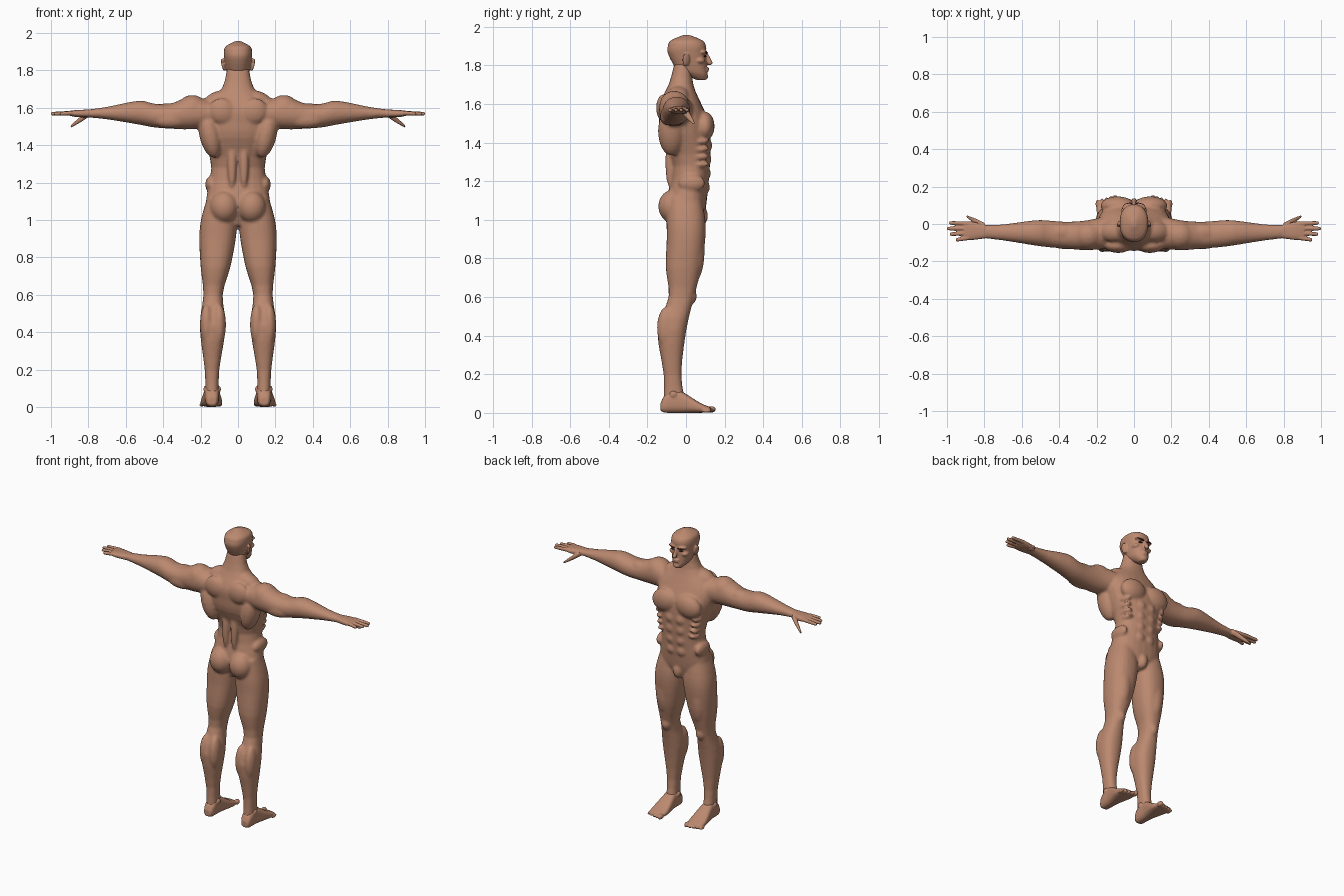
import bpy, bmesh, math
from mathutils import Matrix


def material(name, rgb):
    m = bpy.data.materials.new(name)
    m.diffuse_color = (*rgb, 1)
    return m


SKIN = material("tan skin", (0.50, 0.25, 0.16))
DARK = material("dark brown", (0.07, 0.018, 0.014))


def smooth_rows(rows, n=3):
    """Catmull-Rom resampling of section rows."""
    out = []
    for i in range(len(rows) - 1):
        p = [rows[max(0, min(len(rows) - 1, i + k))] for k in (-1, 0, 1, 2)]
        for s in range(n):
            t = s / n
            out.append([0.5 * (2 * b + (c - a) * t + (2 * a - 5 * b + 4 * c - d) * t * t
                               + (3 * b - a - 3 * c + d) * t ** 3) for a, b, c, d in zip(*p)])
    return out + [list(rows[-1])]


def loft(bm, axis, rows, power=2.3, sides=24, sign=1):
    """Rows are (position, a0, a1, b0, b1): extents of a rounded section."""
    rings = []
    for t, a0, a1, b0, b1 in smooth_rows(rows):
        ring = []
        for k in range(sides):
            th = 2 * math.pi * k / sides
            c, s = math.cos(th), math.sin(th)
            a = (a0 + a1) / 2 + (a1 - a0) / 2 * math.copysign(abs(c) ** (2 / power), c)
            b = (b0 + b1) / 2 + (b1 - b0) / 2 * math.copysign(abs(s) ** (2 / power), s)
            x, y, z = {"x": (t, a, b), "y": (a, t, b), "z": (a, b, t)}[axis]
            ring.append(bm.verts.new((x * sign, y, z)))
        rings.append(ring)
    for r, q in zip(rings, rings[1:]):
        for k in range(sides):
            j = (k + 1) % sides
            bm.faces.new((r[k], r[j], q[j], q[k]))
    bm.faces.new(rings[0][::-1])
    bm.faces.new(rings[-1])


def ball(bm, pos, rad, tilt=0, turn=0, sign=1):
    """Ellipsoid tilted about y and turned about z; sign -1 mirrors it."""
    m = Matrix.Translation(pos) @ Matrix.Rotation(math.radians(turn), 4, "Z")
    m = m @ Matrix.Rotation(math.radians(tilt), 4, "Y") @ Matrix.Diagonal((*rad, 1))
    m = Matrix.Diagonal((sign, 1, 1, 1)) @ m
    bmesh.ops.create_uvsphere(bm, u_segments=20, v_segments=12, radius=1, matrix=m)


def finish(bm, name, mat, voxel=None, smooth=3):
    bmesh.ops.recalc_face_normals(bm, faces=bm.faces)
    me = bpy.data.meshes.new(name)
    bm.to_mesh(me)
    bm.free()
    me.materials.append(mat)
    for p in me.polygons:
        p.use_smooth = True
    ob = bpy.data.objects.new(name, me)
    bpy.context.collection.objects.link(ob)
    if voxel:
        r = ob.modifiers.new("fuse", "REMESH")
        r.mode = "VOXEL"
        r.voxel_size = voxel
        r.use_smooth_shade = True
        s = ob.modifiers.new("soften", "SMOOTH")
        s.factor = 0.5
        s.iterations = smooth


# Torso and neck
bm = bmesh.new()
torso = [(.97, .07, -.06, .07), (1.03, .145, -.085, .095), (1.10, .172, -.10, .108),
         (1.28, .143, -.072, .124), (1.44, .182, -.13, .128), (1.52, .198, -.14, .115),
         (1.60, .185, -.14, .08), (1.70, .088, -.09, .038), (1.81, .058, -.06, .03)]
loft(bm, "z", [(z, -w, w, a, b) for z, w, a, b in torso])
ball(bm, (0, .08, 1.02), (.032, .034, .05))

# Legs and arms
leg = [(1.12, .03, .165, -.09, .08), (1.0, .006, .198, -.10, .10), (.9, .012, .207, -.10, .10),
       (.75, .04, .2, -.105, .08), (.6, .082, .185, -.09, .042), (.43, .065, .205, -.148, .002),
       (.2, .10, .178, -.116, -.024), (.05, .102, .174, -.118, 0)]
arm = [(.12, -.13, .05, 1.50, 1.63), (.25, -.14, .02, 1.485, 1.66), (.36, -.132, .012, 1.488, 1.622),
       (.45, -.125, .018, 1.495, 1.622), (.53, -.115, .02, 1.51, 1.638),
       (.7, -.088, -.002, 1.538, 1.605), (.82, -.075, -.005, 1.55, 1.588)]
for sg in (1, -1):
    loft(bm, "z", leg, sign=sg)
    loft(bm, "x", arm, 2.1, sign=sg)
    # Trunk muscles
    ball(bm, (.088, .098, 1.485), (.092, .05, .075), 10, sign=sg)     # chest
    ball(bm, (.15, -.075, 1.46), (.058, .07, .13), 12, sign=sg)       # back wing
    ball(bm, (.085, -.115, 1.58), (.075, .04, .07), -25, sign=sg)     # shoulder blade
    ball(bm, (.032, -.085, 1.3), (.024, .022, .13), sign=sg)          # lower back
    ball(bm, (.11, -.04, 1.645), (.085, .055, .042), 22, sign=sg)     # neck slope
    ball(bm, (.145, .03, 1.19), (.03, .07, .045), sign=sg)            # hip side
    ball(bm, (.074, -.07, 1.07), (.076, .074, .085), sign=sg)         # buttock
    for k in range(4):                                                # stomach and ribs
        ball(bm, (.036, .112 - .004 * k, 1.385 - .072 * k), (.034, .024, .034), sign=sg)
        ball(bm, (.135 - .006 * k, .07, 1.41 - .04 * k), (.03, .05, .017), 15, sign=sg)
    # Arm muscles
    ball(bm, (.245, -.06, 1.59), (.082, .078, .078), sign=sg)         # shoulder cap
    ball(bm, (.37, -.045, 1.58), (.09, .05, .045), sign=sg)           # upper arm front
    ball(bm, (.36, -.095, 1.535), (.1, .04, .045), sign=sg)           # upper arm back
    # Leg muscles
    ball(bm, (.128, .035, .84), (.06, .062, .17), sign=sg)            # thigh front
    ball(bm, (.13, .022, .605), (.034, .034, .045), sign=sg)          # kneecap
    for x in (.1, .168):                                              # calf
        ball(bm, (x, -.1, .44), (.036, .051, .11), sign=sg)
finish(bm, "body", SKIN, 0.009)

# Head with face features and ears
bm = bmesh.new()
skull = [(1.725, .022, .055, .104), (1.75, .044, .0, .111), (1.78, .058, -.05, .108),
         (1.86, .073, -.093, .104), (1.9, .076, -.094, .104), (1.93, .064, -.078, .085),
         (1.957, .012, -.015, .02)]
loft(bm, "z", [(z, -w, w, a, b) for z, w, a, b in skull], sides=32)
for k in range(4):                                                    # nose
    ball(bm, (0, .106 + .006 * k, 1.85 - .012 * k), (.009 + .002 * k, .014, .013))
for z in (1.785, 1.774):                                              # lips
    ball(bm, (0, .107, z), (.023, .013, .006))
ball(bm, (0, .098, 1.742), (.024, .018, .016))                        # chin
for sg in (1, -1):
    ball(bm, (.033, .092, 1.869), (.032, .018, .01), 0, -12, sg)      # brow ridge
    ball(bm, (.046, .07, 1.825), (.022, .028, .016), sign=sg)         # cheek
    ball(bm, (.079, 0, 1.83), (.008, .02, .036), 12, 18, sg)          # ear
finish(bm, "head", SKIN, 0.005)

# Brows and eyes
brows, eyes = bmesh.new(), bmesh.new()
for sg in (1, -1):
    ball(brows, (.034, .103, 1.866), (.025, .009, .005), -8, -16, sg)
    ball(eyes, (.031, .099, 1.848), (.014, .006, .005), 0, -12, sg)
finish(brows, "brows", DARK)
finish(eyes, "eyes", DARK)

# Hands: palm, four fingers and a dropped thumb
bm = bmesh.new()
palm = [(.77, -.073, -.012, 1.549, 1.591), (.86, -.085, .012, 1.55, 1.588),
        (.91, -.084, .01, 1.56, 1.582)]
for sg in (1, -1):
    loft(bm, "x", palm, 2.6, sign=sg)
    rows = []
    for k in range(6):
        f = k / 5
        y, z, r = -.012 + .053 * f, 1.568 - .069 * f, .018 - .012 * f * f
        rows.append((.80 + .095 * f, y - r, y + r, z - r, z + r))
    loft(bm, "x", rows, 2, 12, sg)
    for k, tip in enumerate((.952, .985, 1.0, .988)):
        rows = []
        for f in (0, .4, .9, 1):
            y, z = -.074 + .0253 * k + (.005 * k - .011) * f, 1.572 - .004 * f
            r = .005 if f == 1 else .0125 - .003 * f
            rows.append((.885 + (tip - .885) * f, y - r, y + r, z - r, z + r))
        loft(bm, "x", rows, 2, 12, sg)
finish(bm, "hands", SKIN, 0.004, 1)

# Feet with ankle bones and toes
bm = bmesh.new()
foot = [(-.132, .118, .162, .012, .05), (-.115, .106, .173, .002, .085), (-.08, .101, .178, 0, .115),
        (-.03, .098, .182, 0, .115), (.07, .084, .2, 0, .054), (.125, .092, .194, .004, .03)]
for sg in (1, -1):
    loft(bm, "y", foot, 2.7, sign=sg)
    for x in (.105, .171):
        ball(bm, (x, -.065, .095), (.014, .02, .02), sign=sg)
    for k in range(5):
        r = .017 if k == 0 else .0125 - .0005 * k
        ball(bm, (.101 + .0235 * k, .13 - .006 * k, r + .001), (r, .025, r), sign=sg)
finish(bm, "feet", SKIN, 0.005, 2)
